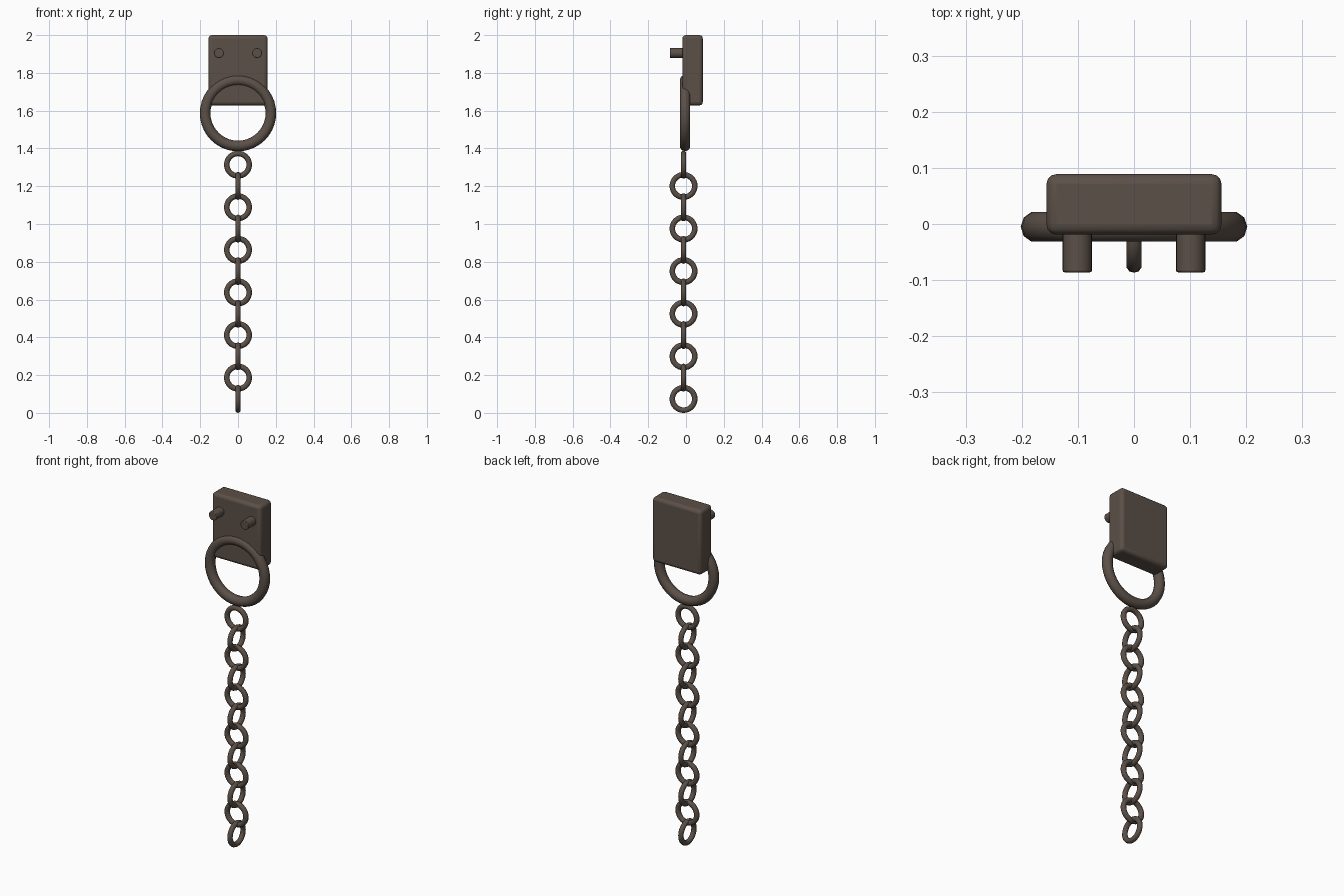
import bpy
import math

cube = bpy.data.objects.get("Cube")
if cube:
    bpy.data.objects.remove(cube, do_unlink=True)

# Dark brown metal
metal = bpy.data.materials.new("dark brown metal")
metal.use_nodes = True
COLOUR = (0.105, 0.08, 0.064, 1)
metal.diffuse_color = COLOUR
metal.node_tree.nodes["Principled BSDF"].inputs["Base Color"].default_value = COLOUR


def finish(name, bevel=0, segments=3):
    """Name the active object, colour it, round its edges and smooth it."""
    obj = bpy.context.object
    obj.name = name
    obj.data.materials.append(metal)
    bpy.ops.object.transform_apply(location=False, rotation=True, scale=True)
    if bevel:
        mod = obj.modifiers.new("Rounded edges", 'BEVEL')
        mod.width = bevel
        mod.segments = segments
    bpy.ops.object.shade_smooth_by_angle(angle=math.radians(50))
    return obj


def ring(name, location, rotation, outer, tube, sides, tube_sides):
    bpy.ops.mesh.primitive_torus_add(
        location=location, rotation=rotation, major_radius=outer - tube,
        minor_radius=tube, major_segments=sides, minor_segments=tube_sides)
    return finish(name)


FACING_FRONT = (math.pi / 2, 0, 0)
FACING_SIDE = (0, math.pi / 2, 0)

# Mounting plate
bpy.ops.mesh.primitive_cube_add(size=1, location=(0, 0.035, 1.814))
bpy.context.object.scale = (0.312, 0.108, 0.372)
finish("mounting_plate", bevel=0.018)

# Pins on the plate's front
for side, x in (("left", 0.101), ("right", -0.101)):
    bpy.ops.mesh.primitive_cylinder_add(
        vertices=24, radius=0.026, depth=0.08,
        location=(x, -0.046, 1.905), rotation=FACING_FRONT)
    finish(side + "_pin", bevel=0.003, segments=2)

# Large ring, sunk partly into the plate
ring("large_ring", (0, -0.005, 1.587), FACING_FRONT, 0.202, 0.028, 40, 10)

# Chain of links, each turned a quarter from the last
LINKS = 12
TOP, BOTTOM = 1.314, 0.074
for i in range(LINKS):
    z = TOP + (BOTTOM - TOP) * i / (LINKS - 1)
    ring(f"chain_link_{i + 1}", (0, -0.013, z),
         FACING_SIDE if i % 2 else FACING_FRONT, 0.074, 0.0145, 32, 10)
